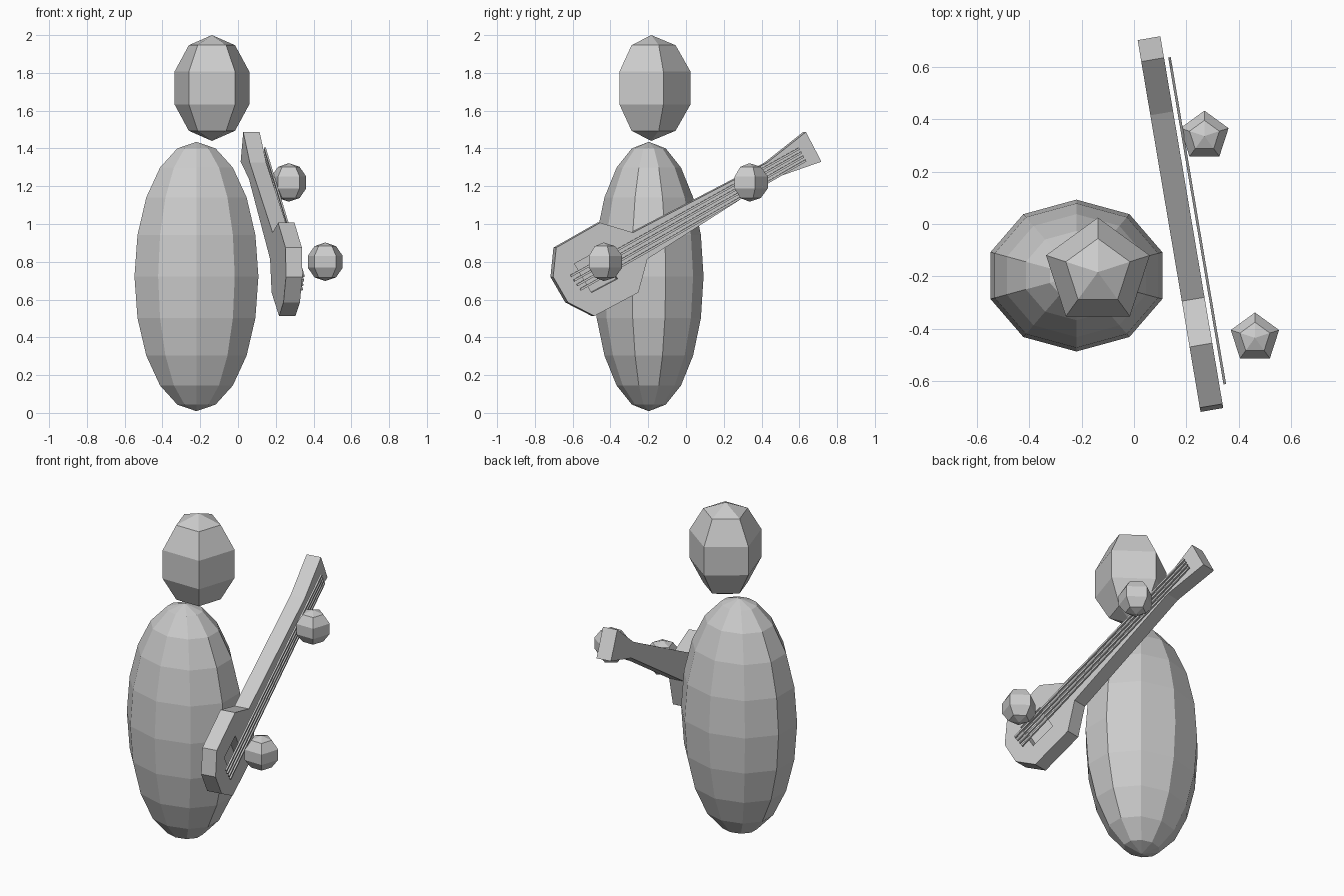
import bpy, bmesh, math

if "Cube" in bpy.data.objects:
    bpy.data.objects.remove(bpy.data.objects["Cube"])

TILT = math.radians(9.6)      # instrument turned about z
FACE_X = 0.222                # x of its front face at y = 0


def ball(name, segs, rings, centre, radii):
    bm = bmesh.new()
    bmesh.ops.create_uvsphere(bm, u_segments=segs, v_segments=rings, radius=1)
    for v in bm.verts:
        v.co = [c + r * k for c, r, k in zip(centre, radii, v.co)]
    return finish(name, bm)


def finish(name, bm):
    bmesh.ops.recalc_face_normals(bm, faces=bm.faces)
    me = bpy.data.meshes.new(name)
    bm.to_mesh(me)
    bm.free()
    ob = bpy.data.objects.new(name, me)
    bpy.context.collection.objects.link(ob)
    return ob


def on_face(y, z, off):
    # point seen at (y, z) from the side, moved off the instrument's front face
    return (FACE_X - math.tan(TILT) * y + off * math.cos(TILT),
            y + off * math.sin(TILT), z)


def prism(name, outline, back, front):
    bm = bmesh.new()
    a = [bm.verts.new(on_face(y, z, back)) for y, z in outline]
    b = [bm.verts.new(on_face(y, z, front)) for y, z in outline]
    bm.faces.new(a)
    bm.faces.new(b[::-1])
    n = len(a)
    for i in range(n):
        j = (i + 1) % n
        bm.faces.new((a[i], a[j], b[j], b[i]))
    return finish(name, bm)


# figure: body, head and floating hands
ball("body", 10, 10, (-0.22, -0.197, 0.722), (0.345, 0.29, 0.713))
ball("head", 5, 5, (-0.138, -0.184, 1.72), (0.219, 0.219, 0.28))
ball("upper_hand", 5, 5, (0.269, 0.336, 1.22), (0.102, 0.102, 0.102))
ball("lower_hand", 5, 5, (0.462, -0.435, 0.80), (0.102, 0.102, 0.102))

# instrument: body, neck and flared end in one slab
outline = [(-0.703, 0.72), (-0.687, 0.875), (-0.455, 1.007), (-0.28, 0.955),
           (0.43, 1.325), (0.635, 1.487), (0.717, 1.33), (0.46, 1.24),
           (-0.204, 0.815), (-0.252, 0.637), (-0.485, 0.513), (-0.625, 0.585)]
guitar = prism("instrument", outline, -0.088, 0)

# square sound hole recess
hole = prism("hole_cutter", [(-0.59, 0.79), (-0.452, 0.865), (-0.362, 0.71), (-0.5, 0.637)],
             -0.05, 0.03)
hole.hide_render = True
hole.hide_viewport = True
cut = guitar.modifiers.new("sound_hole", 'BOOLEAN')
cut.operation = 'DIFFERENCE'
cut.solver = 'EXACT'
cut.object = hole

# four thin strings fanning slightly
for i in range(4):
    t = i / 3
    y0, z0 = -0.613 + 0.05 * t, 0.725 - 0.073 * t
    y1, z1 = 0.597 + 0.034 * t, 1.40 - 0.064 * t
    w = 0.005
    prism(f"string_{i + 1}", [(y0 - w / 2, z0 + w), (y1 - w / 2, z1 + w),
                              (y1 + w / 2, z1 - w), (y0 + w / 2, z0 - w)], 0.016, 0.026)
